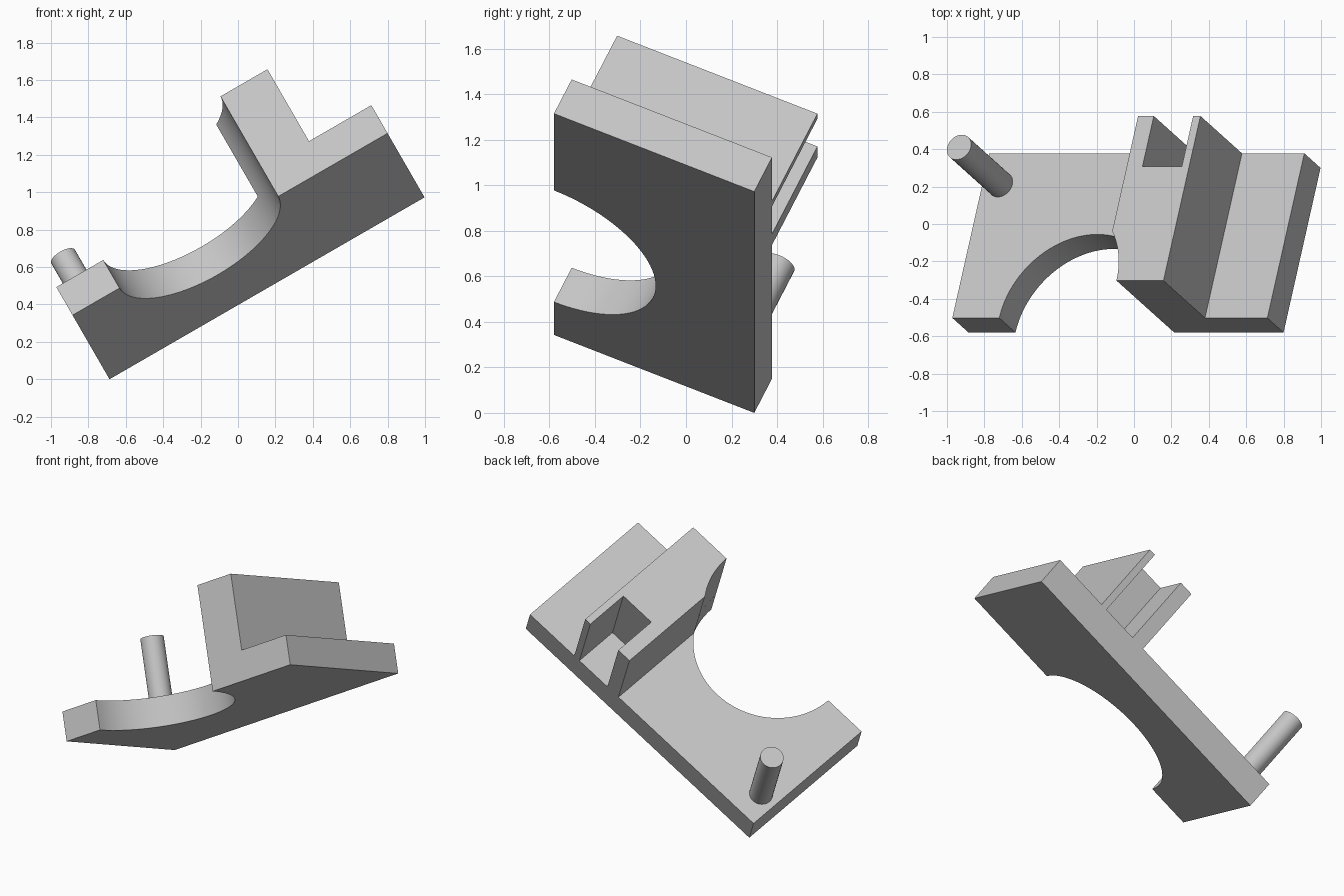
import bpy, bmesh
from math import radians, pi, sin, cos, acos
from mathutils import Matrix, Euler

cube = bpy.data.objects.get("Cube")
if cube:
    bpy.data.objects.remove(cube, do_unlink=True)

grey = bpy.data.materials.new("light grey")
grey.use_nodes = True
colour = (0.56, 0.56, 0.56, 1)
grey.diffuse_color = colour
grey.node_tree.nodes["Principled BSDF"].inputs["Base Color"].default_value = colour

# The bracket is laid out flat, with its back left bottom corner at the origin, then tilted
TILT = Matrix.Translation((-0.687, 0.30, 0)) @ Euler((radians(-24.2), radians(-30), 0)).to_matrix().to_4x4()
LENGTH, DEPTH, THICK, TOP = 1.945, 0.965, 0.19, 0.677
BITE_X, BITE_R = 0.78, 0.49


def arc(start, end, steps):
    """Points along the round bite centred on the front edge."""
    angles = [start + (end - start) * i / steps for i in range(steps + 1)]
    return [(BITE_X + BITE_R * cos(a), -DEPTH + BITE_R * sin(a)) for a in angles]


def prism(name, outline, bottom, top):
    """Extrude a flat outline and tilt it into place."""
    bm = bmesh.new()
    face = bm.faces.new([bm.verts.new((x, y, bottom)) for x, y in outline])
    result = bmesh.ops.extrude_face_region(bm, geom=[face])
    moved = [g for g in result["geom"] if isinstance(g, bmesh.types.BMVert)]
    bmesh.ops.translate(bm, verts=moved, vec=(0, 0, top - bottom))
    bmesh.ops.recalc_face_normals(bm, faces=bm.faces)
    bm.transform(TILT)
    mesh = bpy.data.meshes.new(name)
    bm.to_mesh(mesh)
    bm.free()
    mesh.materials.append(grey)
    obj = bpy.data.objects.new(name, mesh)
    bpy.context.collection.objects.link(obj)
    bpy.ops.object.select_all(action="DESELECT")
    obj.select_set(True)
    bpy.context.view_layer.objects.active = obj
    bpy.ops.object.shade_smooth_by_angle(angle=radians(30))
    return obj


# Base plate with a half-round bite in the front edge
prism("base_plate",
      [(0, 0), (0, -DEPTH)] + arc(pi, 0, 48) + [(LENGTH, -DEPTH), (LENGTH, 0)],
      0, THICK)

# Upright block: front corner follows the bite, back has an open slot
LEFT, RIGHT = 1.175, 1.56
SLOT_LEFT, SLOT_RIGHT, SLOT_DEPTH = 1.272, 1.515, 0.295
corner = arc(acos((LEFT - BITE_X) / BITE_R), 0, 12)
prism("slotted_block",
      [(LEFT, 0)] + corner + [(RIGHT, -DEPTH), (RIGHT, 0),
       (SLOT_RIGHT, 0), (SLOT_RIGHT, -SLOT_DEPTH),
       (SLOT_LEFT, -SLOT_DEPTH), (SLOT_LEFT, 0)],
      THICK, TOP)

# Round pin near the back left corner
PIN_X, PIN_Y, PIN_R, SIDES = 0.113, -0.183, 0.073, 32
prism("pin",
      [(PIN_X + PIN_R * cos(2 * pi * i / SIDES), PIN_Y + PIN_R * sin(2 * pi * i / SIDES))
       for i in range(SIDES)],
      THICK, TOP)
